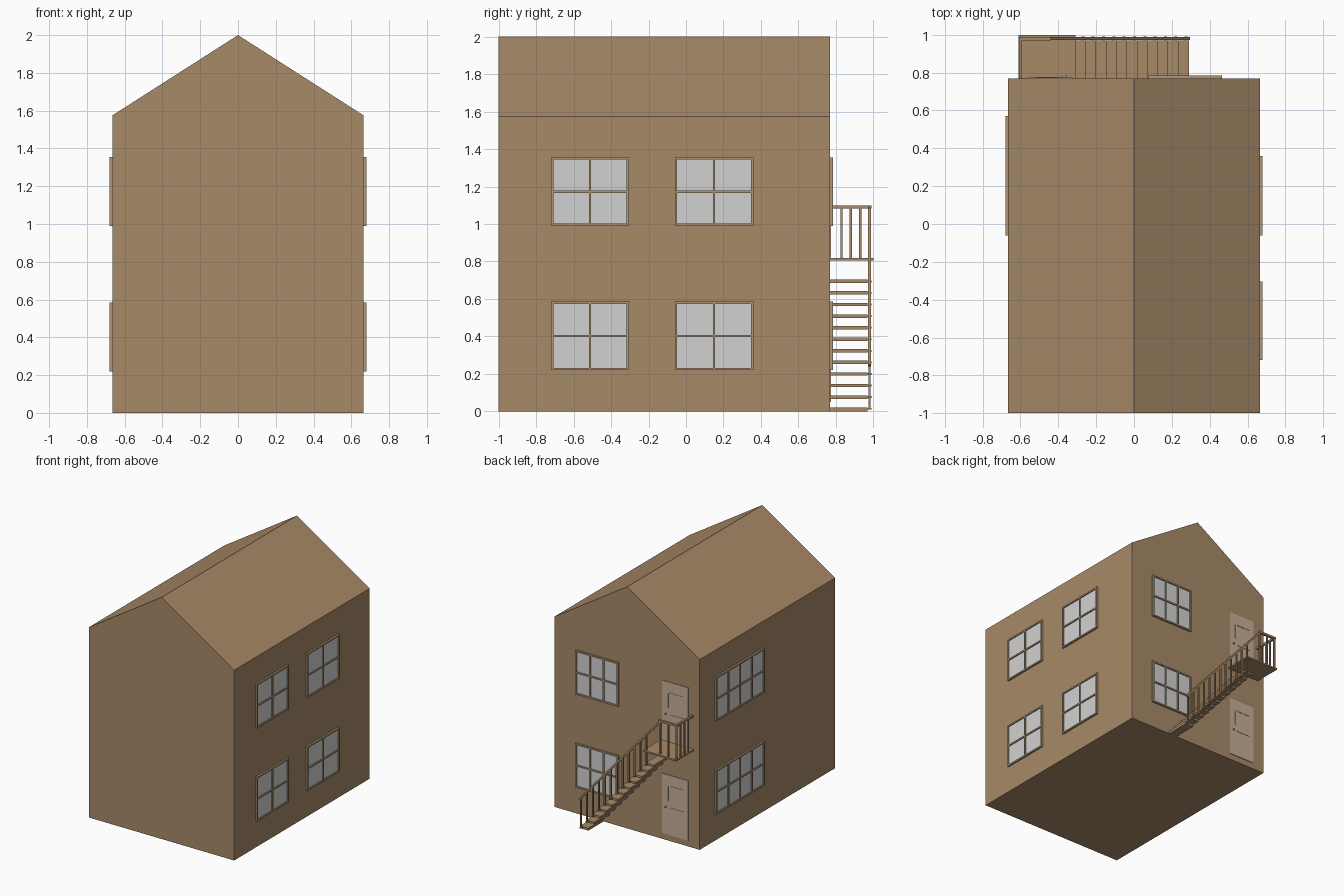
import bpy, bmesh, math
from mathutils import Vector, Matrix

if "Cube" in bpy.data.objects:
    bpy.data.objects.remove(bpy.data.objects["Cube"])

W, Y0, Y1, EAVE, RIDGE = 0.665, -1.0, 0.77, 1.575, 2.0


def material(name, r, g, b):
    m = bpy.data.materials.new(name)
    m.diffuse_color = (r, g, b, 1)
    m.use_nodes = True
    m.node_tree.nodes["Principled BSDF"].inputs["Base Color"].default_value = m.diffuse_color
    return m


BROWN = material("wall brown", 0.39, 0.255, 0.138)
TAN = material("window frame tan", 0.44, 0.31, 0.19)
GLASS = material("glass grey", 0.64, 0.64, 0.64)
DOOR = material("door beige", 0.58, 0.43, 0.31)


def finish(bm, name, mat):
    bmesh.ops.recalc_face_normals(bm, faces=bm.faces)
    me = bpy.data.meshes.new(name)
    bm.to_mesh(me)
    bm.free()
    me.materials.append(mat)
    ob = bpy.data.objects.new(name, me)
    bpy.context.collection.objects.link(ob)
    return ob


def add_box(bm, lo, hi):
    lo, hi = Vector(lo), Vector(hi)
    m = Matrix.Translation((lo + hi) / 2) @ Matrix.Diagonal((*(hi - lo), 1))
    bmesh.ops.create_cube(bm, size=1, matrix=m)


def boxes(name, mat, items):
    bm = bmesh.new()
    for lo, hi in items:
        add_box(bm, lo, hi)
    return finish(bm, name, mat)


def on_wall(side, u0, u1, n0, n1, z0, z1):
    """Box on a wall: u runs along it, n is the distance out of it."""
    if side == "back":
        return (u0, Y1 + n0, z0), (u1, Y1 + n1, z1)
    if side == "right":
        return (W + n0, u0, z0), (W + n1, u1, z1)
    return (-W - n1, u0, z0), (-W - n0, u1, z1)


def window(name, side, u0, u1, z0, z1, cols, t=0.012):
    parts = []
    for i in range(cols + 1):
        u = u0 + (u1 - u0 - t) * i / cols
        parts.append(on_wall(side, u, u + t, 0, 0.015, z0, z1))
    for i in range(3):
        z = z0 + (z1 - z0 - t) * i / 2
        parts.append(on_wall(side, u0, u1, 0, 0.0145, z, z + t))
    boxes(name + "_frame", TAN, parts)
    boxes(name + "_glass", GLASS,
          [on_wall(side, u0 + .004, u1 - .004, 0, 0.006, z0 + .004, z1 - .004)])


# house body: gable profile extruded along y
bm = bmesh.new()
profile = [(-W, 0), (W, 0), (W, EAVE), (0, RIDGE), (-W, EAVE)]
face = bm.faces.new([bm.verts.new((x, Y0, z)) for x, z in profile])
ext = bmesh.ops.extrude_face_region(bm, geom=[face])
bmesh.ops.translate(bm, vec=(0, Y1 - Y0, 0),
                    verts=[v for v in ext["geom"] if isinstance(v, bmesh.types.BMVert)])
finish(bm, "house_body", BROWN)

# windows and doors, repeated on both floors
for floor, dz in (("lower", 0), ("upper", 0.77)):
    z0, z1 = 0.22 + dz, 0.585 + dz
    window(floor + "_right_window_a", "right", -0.72, -0.305, z0, z1, 2)
    window(floor + "_right_window_b", "right", -0.06, 0.36, z0, z1, 2)
    window(floor + "_left_window", "left", -0.06, 0.57, z0, z1, 4)
    window(floor + "_back_window", "back", 0.075, 0.465, z0, z1, 3)
    d0, d1 = 0.05 + dz, 0.545 + dz
    boxes(floor + "_door", DOOR, [on_wall("back", -0.56, -0.325, 0, 0.005, d0, d1)])
    # raised trim strips, upright handle and knob
    boxes(floor + "_door_trim", DOOR, [
        on_wall("back", -0.52, -0.40, 0.004, 0.008, d0 + .22, d0 + .228),
        on_wall("back", -0.52, -0.40, 0.004, 0.008, d0 + .40, d0 + .408),
        on_wall("back", -0.382, -0.374, 0.004, 0.010, d0 + .28, d0 + .40),
        on_wall("back", -0.366, -0.354, 0.004, 0.014, d0 + .22, d0 + .232)])

# stair treads and the balusters standing beside them
N, RUN, RISE, SLOPE = 12, 0.0545, 0.0618, 0.0618 / 0.0545
RY, H = 0.98, 0.006


def rail_z(x):
    return 0.26 + SLOPE * (0.275 - x)


treads, balusters = [], []
for k in range(N):
    xr, z = 0.29 - RUN * k, 0.005 + RISE * k
    treads.append(((xr - 0.075, Y1, z), (xr, 0.97, z + 0.018)))
    x = xr - 0.015
    treads.append(((x - .008, 0.965, z + .004), (x + .008, 0.99, z + .014)))
    balusters.append(((x - H, RY - H, z + .004), (x + H, RY + H, rail_z(x))))
treads[0] = ((0.215, Y1, 0), (0.29, 0.97, 0.02))

# landing balusters along the outer edge and the far end
for x in (-0.45, -0.525, -0.60):
    balusters.append(((x - H, RY - H, 0.81), (x + H, RY + H, 1.09)))
for y in (0.83, 0.88, 0.93):
    balusters.append(((-0.60 - H, y - H, 0.81), (-0.60 + H, y + H, 1.09)))
boxes("stair_treads", BROWN, treads)
boxes("balusters", BROWN, balusters)
boxes("landing", BROWN, [((-0.61, Y1, 0.805), (-0.31, 1.0, 0.818))])

# handrails: level part round the landing, sloped part over the stairs
boxes("landing_rail", BROWN, [((-0.608, RY - .009, 1.083), (-0.44, RY + .009, 1.10)),
                              ((-0.608, Y1, 1.083), (-0.592, RY, 1.10))])
bm = bmesh.new()
a, b = Vector((0.29, RY, rail_z(0.29))), Vector((-0.452, RY, 1.09))
m = (Matrix.Translation((a + b) / 2)
     @ Matrix.Rotation(math.atan(SLOPE), 4, "Y")
     @ Matrix.Diagonal(((a - b).length, 0.016, 0.015, 1)))
bmesh.ops.create_cube(bm, size=1, matrix=m)
finish(bm, "stair_rail", BROWN)
